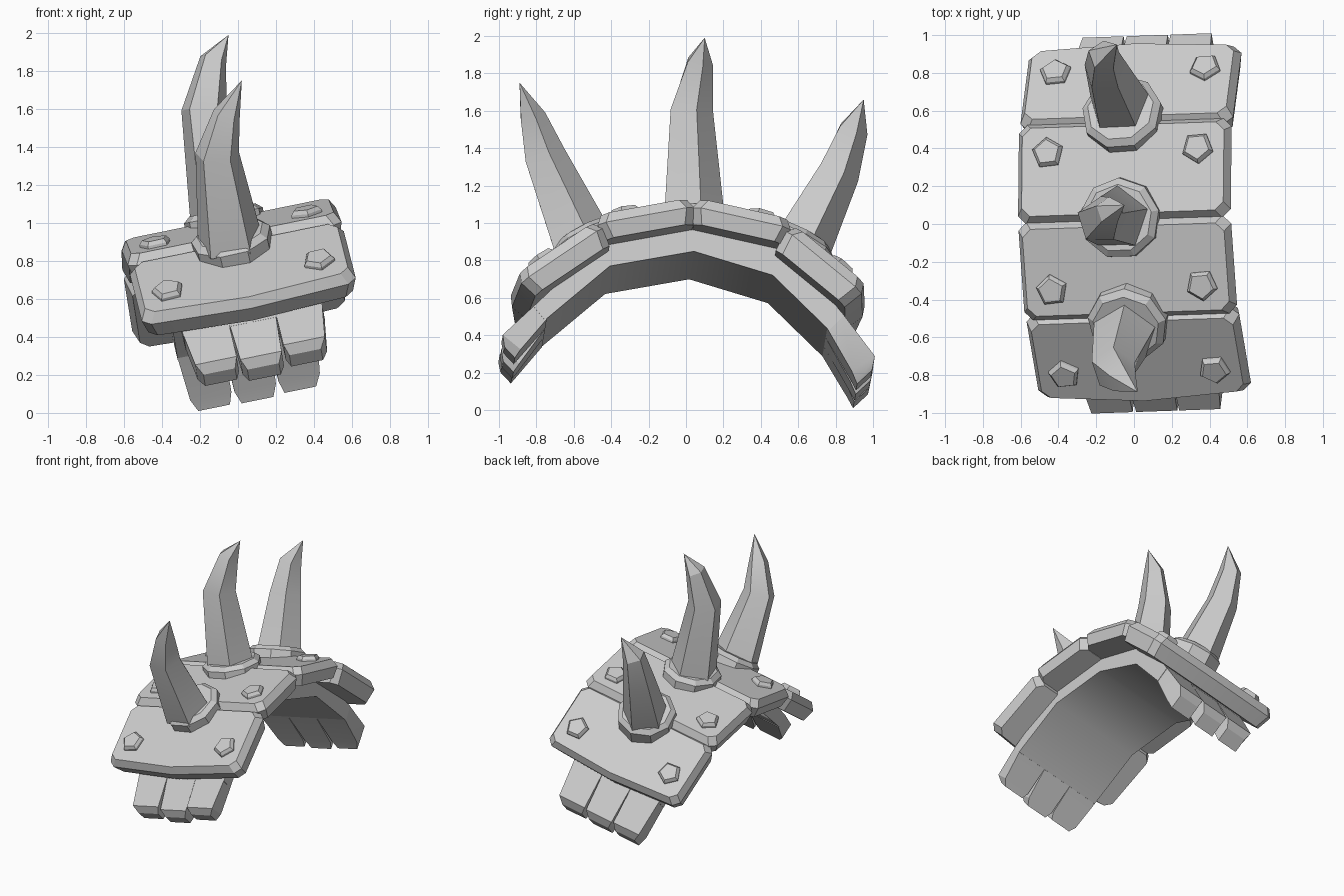
import bpy, bmesh, math
from mathutils import Vector, Matrix

if "Cube" in bpy.data.objects:
    bpy.data.objects.remove(bpy.data.objects["Cube"])

metal = bpy.data.materials.new("worn grey metal")
metal.diffuse_color = (0.6, 0.6, 0.6, 1)
metal.use_nodes = True
metal.node_tree.nodes["Principled BSDF"].inputs["Base Color"].default_value = metal.diffuse_color

# The whole pad leans sideways and is turned slightly
LEAN = Matrix.Rotation(math.radians(2), 4, 'Z') @ Matrix.Rotation(math.radians(-11.5), 4, 'Y')
MID = 0.145                      # centre line of the pad before leaning


def loft(name, rings, matrix=LEAN, tip=None, smooth=25):
    """Skin a list of equal closed rings, capped at both ends or drawn to a tip."""
    bm = bmesh.new()
    loops = [[bm.verts.new(matrix @ Vector(p)) for p in ring] for ring in rings]
    n = len(loops[0])
    for a, b in zip(loops, loops[1:]):
        for i in range(n):
            bm.faces.new((a[i], a[(i + 1) % n], b[(i + 1) % n], b[i]))
    bm.faces.new(loops[0][::-1])
    if tip is None:
        bm.faces.new(loops[-1])
    else:
        top = bm.verts.new(matrix @ Vector(tip))
        for i in range(n):
            bm.faces.new((loops[-1][i], loops[-1][(i + 1) % n], top))
    bmesh.ops.recalc_face_normals(bm, faces=bm.faces)
    me = bpy.data.meshes.new(name)
    bm.to_mesh(me)
    bm.free()
    me.materials.append(metal)
    ob = bpy.data.objects.new(name, me)
    bpy.context.collection.objects.link(ob)
    bpy.context.view_layer.objects.active = ob
    ob.select_set(True)
    bpy.ops.object.shade_smooth_by_angle(angle=math.radians(smooth))
    ob.select_set(False)
    return ob


def polygon(r, z, n, turn=0.0):
    return [(r * math.cos(turn + math.tau * i / n), r * math.sin(turn + math.tau * i / n), z)
            for i in range(n)]


def frame(origin, normal):
    """Matrix that tips z onto the normal without any twist."""
    q = Vector((0, 0, 1)).rotation_difference(Vector(normal).normalized())
    return Matrix.Translation(origin) @ q.to_matrix().to_4x4()


def plate(name, a, b, bow_a, bow_b, rivet_y, thick=0.14):
    """Armour plate with clipped corners; a and b are its edges as (y, z)."""
    a, b = Vector((0, *a)), Vector((0, *b))
    d = (b - a).normalized()
    nrm = Vector((1, 0, 0)).cross(d)
    half, length = 0.575, (b - a).length
    place = LEAN @ Matrix.Translation((MID, 0, 0))

    def ring(inset, depth):
        w, c = half - inset, 0.045
        s, e = inset, length - inset
        outline = [(-w, s + c), (-w + c, s), (0, s - bow_a), (w - c, s), (w, s + c),
                   (w, e - c), (w - c, e), (0, e + bow_b), (-w + c, e), (-w, e - c)]
        return [a + Vector((x, 0, 0)) + d * t - nrm * depth for x, t in outline]

    loft(name, [ring(0.025, thick), ring(0, 0.055), ring(0.03, 0)], place)

    # Five-sided rivets, one at each side
    t = (rivet_y - a.y) / d.y
    for side, x in (("left", -0.405), ("right", 0.405)):
        m = place @ frame(a + d * t + Vector((x, 0, 0)), nrm)
        turn = 0.4 if side == "left" else 1.0
        loft(name + "_rivet_" + side,
             [polygon(0.088, -0.03, 5, turn), polygon(0.085, 0.015, 5, turn),
              polygon(0.068, 0.035, 5, turn)], m)


plate("front_plate", (-0.93, 0.60), (-0.49, 0.90), 0.04, 0, -0.78, 0.15)
plate("front_top_plate", (-0.50, 0.925), (0.02, 1.02), 0, 0, -0.335)
plate("back_top_plate", (0.03, 1.02), (0.555, 0.90), 0, 0, 0.39)
plate("back_plate", (0.55, 0.88), (0.955, 0.54), 0, 0.03, 0.81, 0.165)

# Arched under-strap
X0, X1 = MID - 0.375, MID + 0.375
outer = [(-0.83, 0.46), (-0.44, 0.83), (0.03, 0.92), (0.52, 0.81), (0.83, 0.41)]
inner = [(0.75, 0.33), (0.45, 0.63), (0.03, 0.76), (-0.42, 0.68), (-0.77, 0.385)]
loft("strap", [[(x, y, z) for y, z in outer + inner] for x in (X0, X1)], smooth=40)


def finger(name, side, root, mid, tip, drop):
    """Strap end: lofted from root to a narrowed, clipped tip; sections are (outer, inner)."""
    def ring(section, spacing, w, dz):
        (yo, zo), (yi, zi) = section
        x = MID + side * spacing
        return [(x - w, yo, zo - dz), (x + w, yo, zo - dz),
                (x + w, yi, zi - dz), (x - w, yi, zi - dz)]
    loft(name, [ring(root, 0.25, 0.124, 0), ring(mid, 0.238, 0.111, drop),
                ring(tip, 0.232, 0.085, drop)])


for side, label, drop in ((-1, "left", 0.0), (0, "middle", 0.02), (1, "right", -0.01)):
    finger("front_finger_" + label, side, ((-0.82, 0.47), (-0.76, 0.39)),
           ((-0.995, 0.30), (-0.90, 0.22)), ((-0.985, 0.24), (-0.93, 0.18)), drop)
    finger("back_finger_" + label, side, ((0.82, 0.425), (0.74, 0.34)),
           ((0.995, 0.19), (0.87, 0.11)), ((0.98, 0.12), (0.90, 0.045)), drop * 0.3)


def spike(name, path, tip, collar, lean):
    """Curved five-sided horn; path holds (centre, radius) pairs."""
    points = [Vector(c) for c, r in path] + [Vector(tip)]
    rings = []
    for i, (c, r) in enumerate(path):
        along = points[i + 1] - points[max(i - 1, 0)]
        m = frame(points[i], along)
        rings.append([m @ Vector(p) for p in polygon(r, 0, 5, 0.3)])
    loft(name, rings, Matrix.Identity(4), tip, 20)
    # Nine-sided collar around the root
    loft(name + "_collar",
         [polygon(0.215, -0.08, 9, 0.2), polygon(0.215, 0.03, 9, 0.2),
          polygon(0.18, 0.06, 9, 0.2)], frame(collar, lean))


spike("front_spike", [((-0.04, -0.56, 0.88), 0.18), ((-0.11, -0.765, 1.36), 0.12),
                      ((-0.06, -0.825, 1.57), 0.075)], (0.02, -0.89, 1.75),
      (-0.03, -0.52, 0.90), (-0.2, -0.45, 0.85))
spike("middle_spike", [((-0.08, 0.03, 1.0), 0.18), ((-0.18, 0.02, 1.6), 0.125),
                       ((-0.13, 0.07, 1.86), 0.075)], (-0.05, 0.10, 1.99),
      (-0.07, 0.03, 1.01), (-0.2, 0, 0.98))
spike("back_spike", [((-0.07, 0.61, 0.88), 0.17), ((-0.15, 0.81, 1.27), 0.12),
                     ((-0.16, 0.89, 1.50), 0.085)], (-0.09, 0.95, 1.66),
      (-0.06, 0.58, 0.89), (-0.2, 0.42, 0.85))
